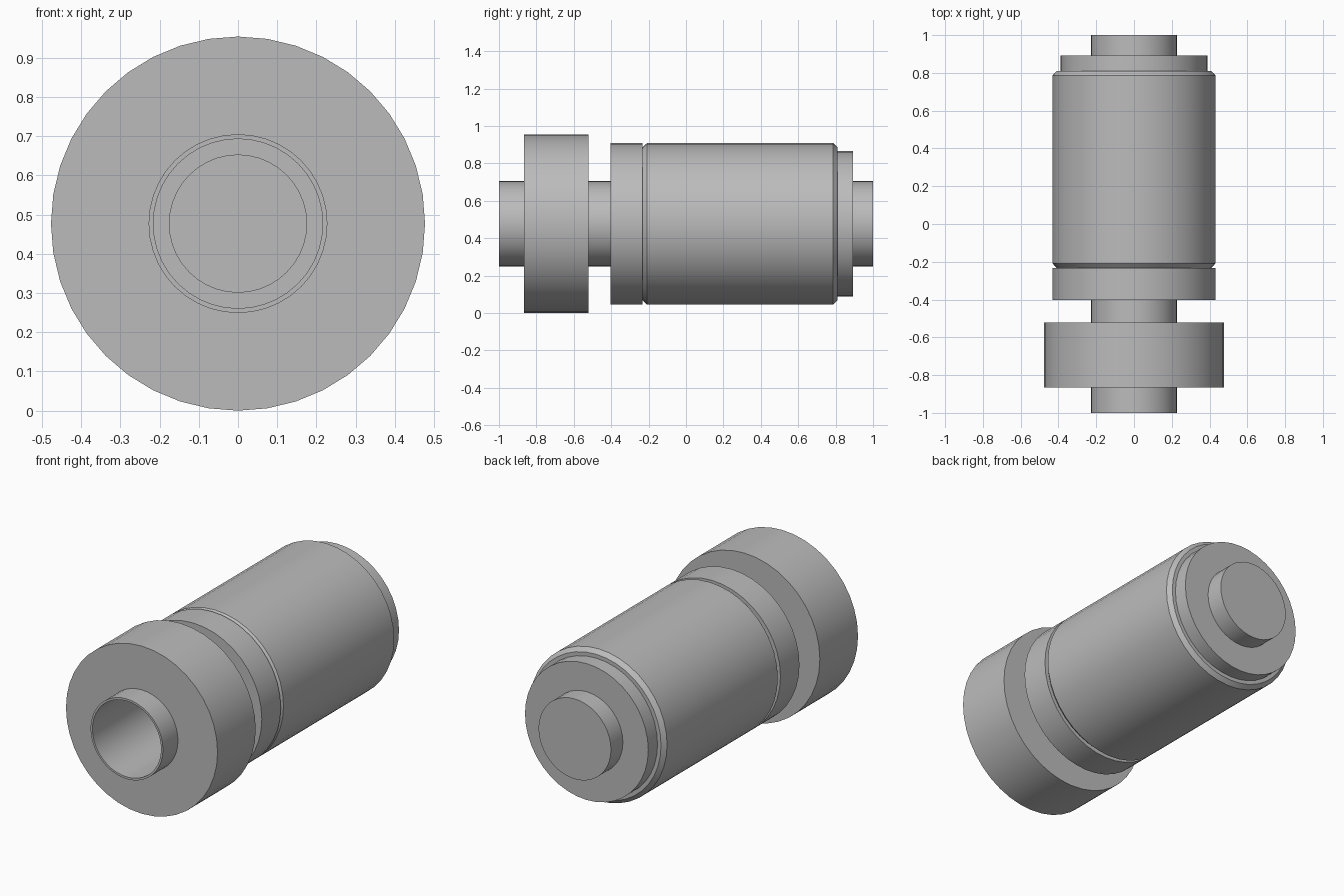
import bpy, bmesh, math

cube = bpy.data.objects.get("Cube")
if cube:
    bpy.data.objects.remove(cube, do_unlink=True)

# Single grey metal colour
metal = bpy.data.materials.new("grey_metal")
metal.use_nodes = True
grey = (0.5, 0.5, 0.5, 1)
metal.diffuse_color = grey
metal.node_tree.nodes["Principled BSDF"].inputs["Base Color"].default_value = grey

AXIS_Z = 0.477
SHAFT_R = 0.228
SIDES = 40


def turned_part(name, profile):
    """Lathe a (y, radius) profile around the horizontal axis."""
    bm = bmesh.new()
    verts = [bm.verts.new((0, y, r)) for y, r in profile]
    edges = [bm.edges.new(pair) for pair in zip(verts, verts[1:])]
    bmesh.ops.spin(bm, geom=verts + edges, cent=(0, 0, 0), axis=(0, 1, 0),
                   angle=math.tau, steps=SIDES, use_duplicate=False)
    bmesh.ops.remove_doubles(bm, verts=bm.verts, dist=0.0005)
    bmesh.ops.recalc_face_normals(bm, faces=bm.faces)
    mesh = bpy.data.meshes.new(name)
    bm.to_mesh(mesh)
    bm.free()
    mesh.materials.append(metal)
    obj = bpy.data.objects.new(name, mesh)
    obj.location.z = AXIS_Z
    bpy.context.collection.objects.link(obj)
    bpy.ops.object.select_all(action="DESELECT")
    obj.select_set(True)
    bpy.context.view_layer.objects.active = obj
    bpy.ops.object.shade_smooth_by_angle(angle=math.radians(30))
    return obj


def collar(name, start, end, radius):
    """Plain ring sitting on the shaft."""
    return turned_part(name, [(start, SHAFT_R), (start, radius),
                              (end, radius), (end, SHAFT_R)])


# Shaft with a stepped blind bore at the front and a solid rear end
turned_part("shaft", [(1, 0), (1, SHAFT_R), (-1, SHAFT_R), (-1, 0.216),
                      (-0.4, 0.216), (-0.4, 0.175), (0.8, 0.175), (0.8, 0)])

# Rings and the chamfered main barrel
collar("front_flange", -0.865, -0.522, 0.477)
collar("middle_collar", -0.403, -0.232, 0.432)
turned_part("main_barrel", [(-0.232, SHAFT_R), (-0.232, 0.41), (-0.208, 0.432),
                            (0.787, 0.432), (0.81, 0.41), (0.81, SHAFT_R)])
collar("rear_cap", 0.81, 0.893, 0.388)
